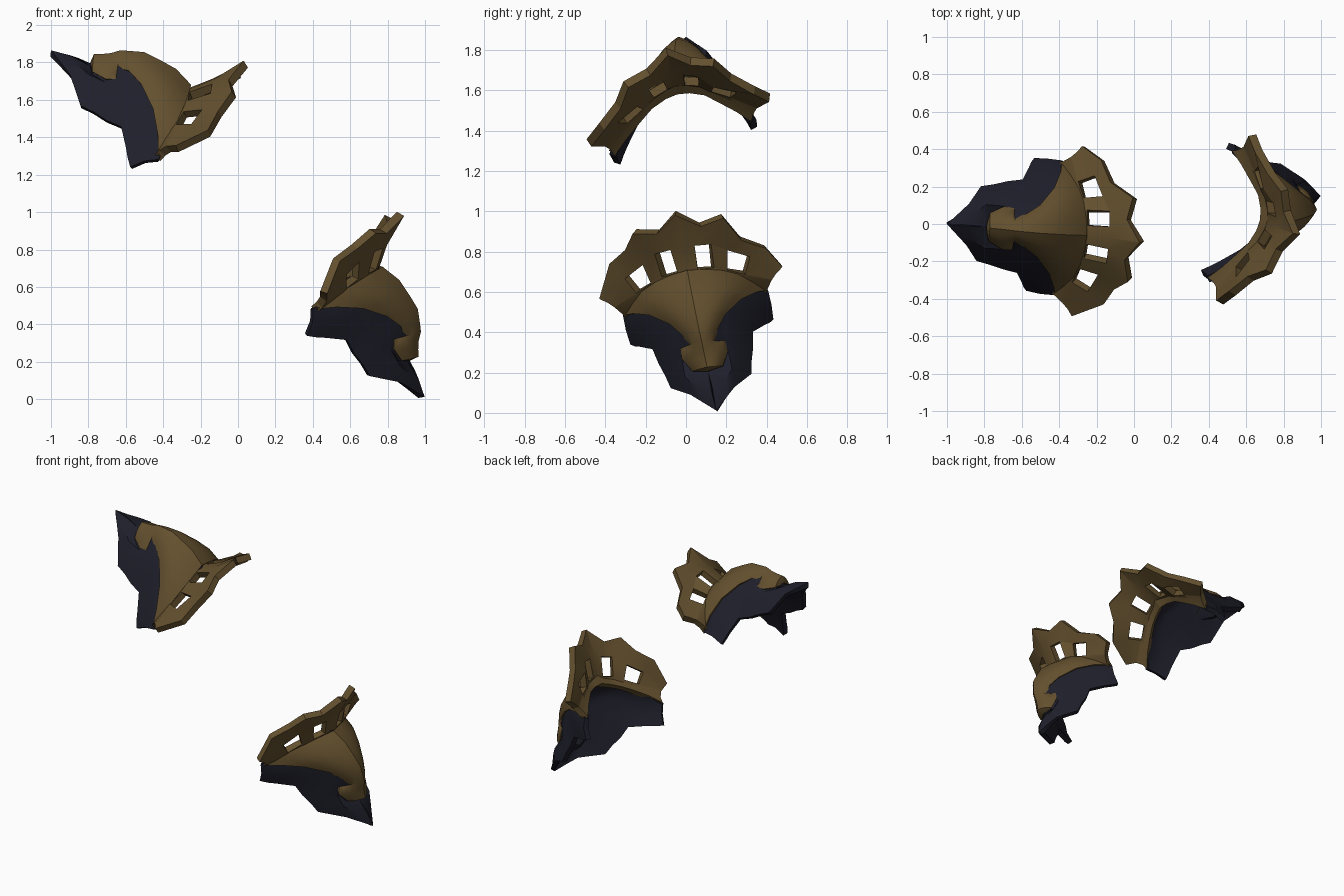
import bpy, bmesh, math
from mathutils import Vector, Matrix

if "Cube" in bpy.data.objects:
    bpy.data.objects.remove(bpy.data.objects["Cube"])


def material(name, rgb):
    m = bpy.data.materials.new(name)
    m.diffuse_color = (*rgb, 1)
    m.use_nodes = True
    m.node_tree.nodes["Principled BSDF"].inputs["Base Color"].default_value = m.diffuse_color
    return m


GOLD = material("antique gold", (0.125, 0.079, 0.027))
DARK = material("dark navy", (0.0135, 0.0135, 0.024))


def V(rows):
    return [Vector(r) for r in rows]


# Half profiles: (along, sideways, up)
ridge = V([(-.79, 0, 1.80), (-.77, 0, 1.845), (-.73, 0, 1.845), (-.68, 0, 1.85), (-.63, 0, 1.865),
           (-.58, 0, 1.862), (-.50, 0, 1.855), (-.42, 0, 1.815), (-.33, 0, 1.765), (-.25, 0, 1.68)])
scroll = V([(-.79, 0, 1.80), (-.775, .075, 1.77), (-.70, .115, 1.74), (-.645, .11, 1.74), (-.64, .065, 1.785),
            (-.58, .09, 1.78), (-.51, .14, 1.72), (-.44, .23, 1.61), (-.41, .31, 1.49), (-.405, .36, 1.39)])
hem = V([(-1, 0, 1.865), (-.94, .06, 1.81), (-.89, .11, 1.76), (-.83, .20, 1.62), (-.76, .215, 1.59),
         (-.69, .235, 1.55), (-.61, .25, 1.52), (-.58, .31, 1.42), (-.57, .335, 1.375), (-.555, .355, 1.33)])
# Smoother line of the shell beneath the scroll curl
under = {3: Vector((-.67, .11, 1.755)), 4: Vector((-.63, .11, 1.76)), 5: Vector((-.58, .115, 1.76))}

# Fan rows, from under the dome outwards to the pointed rim
fan_rows = [
    V([(-.31, 0, 1.61), (-.32, .06, 1.60), (-.335, .14, 1.57), (-.355, .20, 1.52), (-.39, .28, 1.45), (-.43, .345, 1.385)]),
    V([(-.25, 0, 1.66), (-.28, .05, 1.65), (-.29, .13, 1.62), (-.31, .18, 1.58), (-.345, .27, 1.51), (-.40, .36, 1.42)]),
    V([(-.24, 0, 1.665), (-.255, .05, 1.655), (-.26, .13, 1.63), (-.28, .19, 1.585), (-.315, .27, 1.535), (-.36, .39, 1.45)]),
    V([(-.13, 0, 1.71), (-.135, .06, 1.70), (-.14, .14, 1.67), (-.18, .21, 1.60), (-.23, .31, 1.55), (-.33, .42, 1.46)]),
    V([(.03, 0, 1.81), (-.045, .11, 1.735), (-.02, .225, 1.70), (-.09, .28, 1.61), (-.14, .37, 1.53), (-.305, .455, 1.47)]),
]
FAN_HOLES = {(2, 1), (2, 3)}
# Deeper notch in the rim on one side
NOTCH = {(4, 3): Vector((-.145, .29, 1.61)), (4, 4): Vector((-.20, .395, 1.52))}


def bulged(a, b, t):
    """Point between ridge and panel edge, pushed outwards and backwards."""
    d = (b - a).length * 0.11 * math.sin(math.pi * t)
    back = max(0, (a.x + .5) / .25) * .65
    return a.lerp(b, t) + Vector((back, .5, .85)) * d


def dome_rows():
    return [[bulged(r, g, t) for r, g in zip(ridge, scroll)] for t in (0, .2, .4, .6, .8, 1)]


def shell_rows():
    drop = Vector((0, 0, -.03))
    edge = [under.get(i, g) for i, g in enumerate(scroll)]
    rows = [[bulged(r, g, t) + drop for r, g in zip(ridge, edge)] for t in (0, .2, .4, .6, .8)]
    rows.append([g + drop * 0.6 for g in edge])
    rows.append([g.lerp(h, .5) + Vector((0, .004, .004 + (.012 if i in (1, 2) else 0)))
                 for i, (g, h) in enumerate(zip(edge, hem))])
    rows.append(hem)
    return rows


# Leaning pose of each pauldron
def pose_left(p, s):
    a = p.y * s
    return Vector((p.x + .06 * a, a - .1 * (p.x + 1) + .08 * (1.86 - p.z), p.z + .25 * a))


def turn(deg, axis):
    return Matrix.Rotation(math.radians(deg), 3, axis)


TURN = turn(6, 'X') @ turn(-3.5, 'Y') @ turn(3, 'Z')


def pose_right(p, s):
    q = pose_left(p, s) - Vector((-1, 0, 1.865))
    return Vector((.998, .15, .012)) + TURN @ Vector((q.z, q.y, q.x * .96))


def build(name, rows, pose, out, mat, thick, angle, holes=(), notch={}):
    bm = bmesh.new()
    for s in (1, -1):
        grid = [[bm.verts.new(pose(notch.get((i, j), p) if s > 0 else p, s))
                 for j, p in enumerate(row)] for i, row in enumerate(rows)]
        for i in range(len(rows) - 1):
            for j in range(len(rows[0]) - 1):
                if (i, j) in holes:
                    continue
                q = [grid[i][j], grid[i + 1][j], grid[i + 1][j + 1], grid[i][j + 1]]
                bm.faces.new(q if s > 0 else q[::-1])
    bmesh.ops.remove_doubles(bm, verts=bm.verts, dist=1e-4)
    bm.normal_update()
    facing = sum((f.normal * f.calc_area() for f in bm.faces), Vector())
    if facing.dot(out) < 0:
        bmesh.ops.reverse_faces(bm, faces=bm.faces)
    me = bpy.data.meshes.new(name)
    bm.to_mesh(me)
    bm.free()
    me.materials.append(mat)
    ob = bpy.data.objects.new(name, me)
    bpy.context.collection.objects.link(ob)
    bpy.ops.object.select_all(action='DESELECT')
    ob.select_set(True)
    bpy.context.view_layer.objects.active = ob
    mod = ob.modifiers.new("thickness", 'SOLIDIFY')
    mod.thickness = thick
    mod.offset = -1
    bpy.ops.object.modifier_apply(modifier=mod.name)
    bpy.ops.object.shade_smooth_by_angle(angle=math.radians(angle))


for side, pose, out in (("left", pose_left, Vector((0, 0, 1))),
                        ("right", pose_right, Vector((1, 0, 0)))):
    # Dark under-shell, gold scroll panel and pierced collar fan
    build(side + "_shell", shell_rows(), pose, out, DARK, .035, 30)
    build(side + "_scroll_panel", dome_rows(), pose, out, GOLD, .04, 35)
    build(side + "_collar_fan", fan_rows, pose, out, GOLD, .045, 15, FAN_HOLES, NOTCH)
